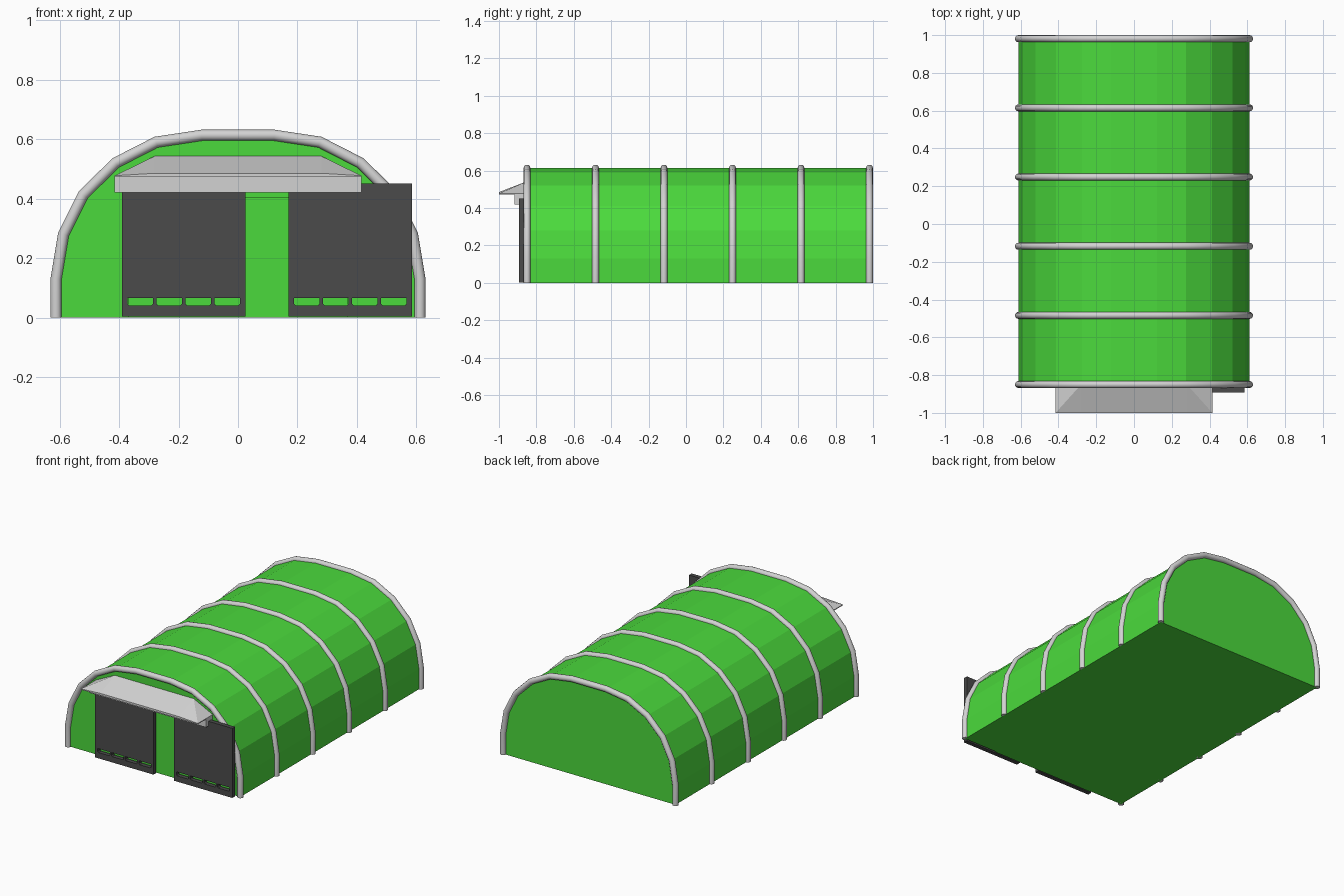
import bpy, bmesh, math
from mathutils import Vector

cube = bpy.data.objects.get("Cube")
if cube:
    bpy.data.objects.remove(cube, do_unlink=True)


def material(name, rgb):
    m = bpy.data.materials.new(name)
    m.use_nodes = True
    m.diffuse_color = (*rgb, 1)
    bsdf = next(n for n in m.node_tree.nodes if n.type == "BSDF_PRINCIPLED")
    bsdf.inputs["Base Color"].default_value = (*rgb, 1)
    return m


GREEN = material("green canvas", (0.07, 0.70, 0.045))
GREY = material("light grey metal", (0.65, 0.65, 0.65))
DARK = material("dark door", (0.07, 0.07, 0.07))


def finish(name, bm, mat):
    bmesh.ops.recalc_face_normals(bm, faces=bm.faces)
    mesh = bpy.data.meshes.new(name)
    bm.to_mesh(mesh)
    bm.free()
    mesh.materials.append(mat)
    obj = bpy.data.objects.new(name, mesh)
    bpy.context.collection.objects.link(obj)
    return obj


def add_prism(bm, outline, y0, y1):
    """Extrude an x-z outline along y."""
    front = [bm.verts.new((x, y0, z)) for x, z in outline]
    back = [bm.verts.new((x, y1, z)) for x, z in outline]
    bm.faces.new(front)
    bm.faces.new(back[::-1])
    n = len(outline)
    for i in range(n):
        j = (i + 1) % n
        bm.faces.new((front[i], front[j], back[j], back[i]))


def rect(x0, x1, z0, z1):
    return [(x0, z0), (x1, z0), (x1, z1), (x0, z1)]


def prism(name, outline, y0, y1, mat):
    bm = bmesh.new()
    add_prism(bm, outline, y0, y1)
    return finish(name, bm, mat)


# Arched shell
half = [(0.612, 0), (0.612, 0.13), (0.587, 0.28), (0.521, 0.412),
        (0.412, 0.52), (0.275, 0.59), (0.122, 0.613)]
arch = half + [(-x, z) for x, z in reversed(half)]
FRONT, BACK = -0.85, 0.981
prism("arched_shell", arch, FRONT, BACK, GREEN)


# Round ribs swept along the arch, mitred at each corner
def rib(name, y, radius=0.0185, sides=12):
    bm = bmesh.new()
    pts = [Vector((x, 0, z)) for x, z in arch]
    rings = []
    for i, p in enumerate(pts):
        a = (p - pts[i - 1]).normalized() if i else None
        b = (pts[i + 1] - p).normalized() if i < len(pts) - 1 else None
        a, b = a or b, b or a
        t = (a + b).normalized()
        out = Vector((t.z, 0, -t.x)) / t.dot(a)
        ring = []
        for k in range(sides):
            ang = math.tau * k / sides
            co = p + out * radius * math.cos(ang)
            co.y = y + radius * math.sin(ang)
            ring.append(bm.verts.new(co))
        rings.append(ring)
    for r, s in zip(rings, rings[1:]):
        for k in range(sides):
            j = (k + 1) % sides
            bm.faces.new((r[k], r[j], s[j], s[k]))
    bm.faces.new(rings[0])
    bm.faces.new(rings[-1])
    obj = finish(name, bm, GREY)
    bpy.ops.object.select_all(action="DESELECT")
    obj.select_set(True)
    bpy.context.view_layer.objects.active = obj
    bpy.ops.object.shade_smooth_by_angle(angle=0.6)


for i in range(6):
    rib(f"rib_{i + 1}", FRONT + (BACK - FRONT) * i / 5)

# Closed doorway panel on the front wall
prism("doorway_panel", rect(-0.37, 0.37, 0, 0.405), FRONT - 0.006, FRONT, GREEN)


# Sliding doors with a row of vent slots near the floor
def door(name, x0, width=0.415):
    obj = prism(name, rect(x0, x0 + width, 0.003, 0.45), -0.893, -0.866, DARK)
    bm = bmesh.new()
    c = 0.006
    for k in range(4):
        a = x0 + 0.018 + 0.0975 * k
        b, lo, hi = a + 0.086, 0.04, 0.065
        add_prism(bm, [(a + c, lo), (b - c, lo), (b, lo + c), (b, hi),
                       (a, hi), (a, lo + c)], -0.95, -0.80)
    cutter = finish(name + "_cutter", bm, DARK)
    cutter.hide_render = True
    mod = obj.modifiers.new("slots", "BOOLEAN")
    mod.operation, mod.solver, mod.object = "DIFFERENCE", "EXACT", cutter
    bpy.context.view_layer.objects.active = obj
    bpy.ops.object.modifier_apply(modifier=mod.name)
    bpy.data.objects.remove(cutter, do_unlink=True)


door("right_door", -0.39)
door("left_door", 0.17)

# Door rail and the sloping canopy above it
prism("door_rail", rect(-0.415, 0.415, 0.42, 0.475), -0.917, FRONT, GREY)

bm = bmesh.new()
for s in (-1, 1):
    for x, y, z in [(0.415, -1, 0.472), (0.415, FRONT, 0.472), (0.415, -1, 0.477),
                    (0.415, FRONT, 0.477), (0.28, -1, 0.485), (0.28, FRONT, 0.543)]:
        bm.verts.new((s * x, y, z))
bmesh.ops.convex_hull(bm, input=bm.verts)
bmesh.ops.dissolve_limit(bm, angle_limit=0.01, verts=bm.verts, edges=bm.edges)
finish("canopy", bm, GREY)
